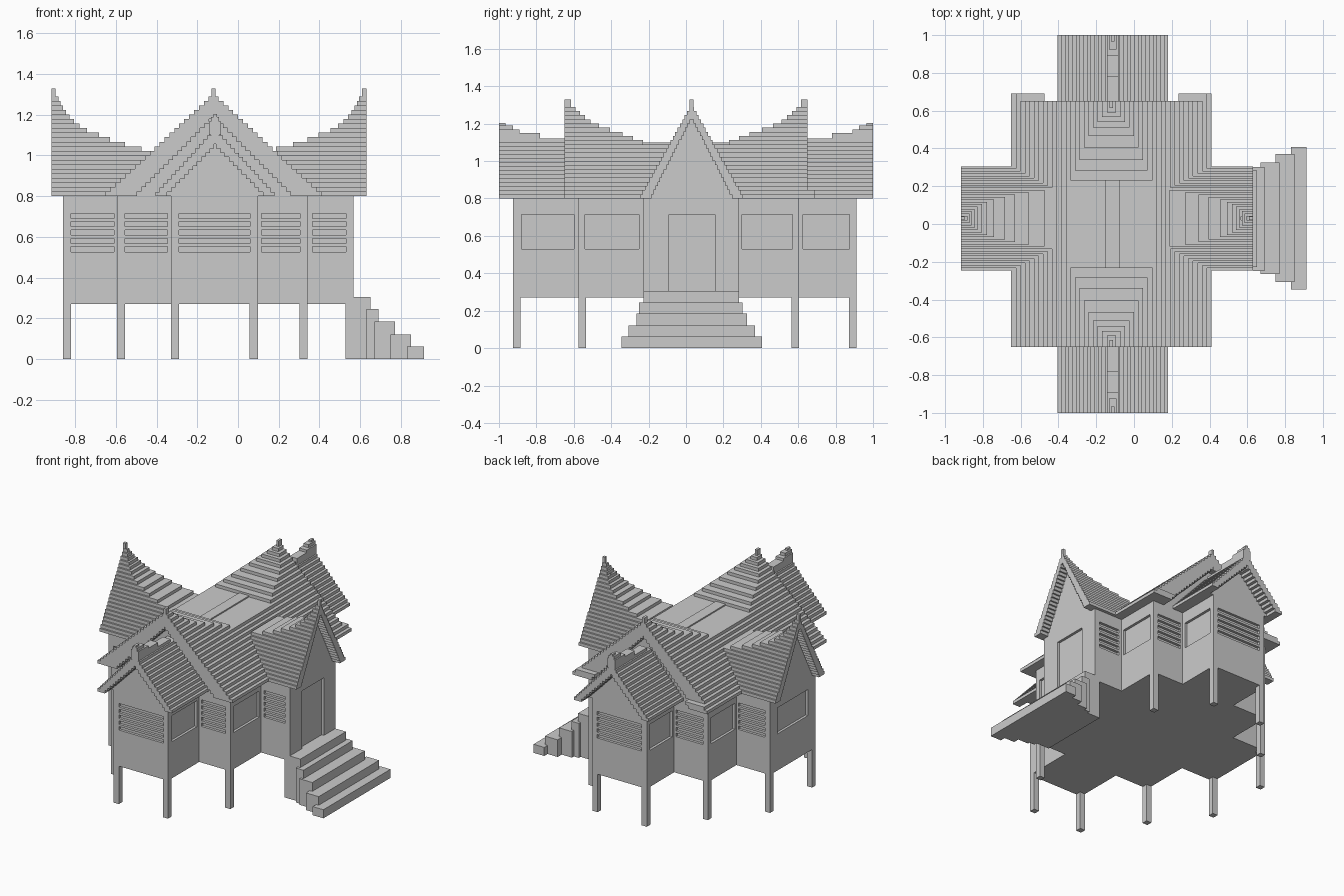
import bpy, bmesh
from mathutils import Vector

if "Cube" in bpy.data.objects:
    bpy.data.objects.remove(bpy.data.objects["Cube"])

grey = bpy.data.materials.new("stone_grey")
grey.diffuse_color = (0.6, 0.6, 0.6, 1)
grey.use_nodes = True
grey.node_tree.nodes["Principled BSDF"].inputs["Base Color"].default_value = grey.diffuse_color


def add_box(bm, x0, x1, y0, y1, z0, z1):
    c = [bm.verts.new((x, y, z)) for z in (z0, z1)
         for x, y in ((x0, y0), (x1, y0), (x1, y1), (x0, y1))]
    for f in ((3, 2, 1, 0), (4, 5, 6, 7), (0, 1, 5, 4), (1, 2, 6, 5), (2, 3, 7, 6), (3, 0, 4, 7)):
        bm.faces.new([c[i] for i in f])


def finish(bm, name):
    bmesh.ops.recalc_face_normals(bm, faces=bm.faces)
    me = bpy.data.meshes.new(name)
    bm.to_mesh(me)
    bm.free()
    me.materials.append(grey)
    ob = bpy.data.objects.new(name, me)
    bpy.context.collection.objects.link(ob)
    return ob


def boxes(name, items):
    bm = bmesh.new()
    for b in items:
        add_box(bm, *b)
    return finish(bm, name)


# Three crossing wings: x0, x1, y0, y1
LONG = (-0.33, 0.097, -0.925, 0.912)
MID = (-0.595, 0.342, -0.575, 0.604)
WIDE = (-0.86, 0.567, -0.228, 0.284)
WINGS = (LONG, MID, WIDE)
FLOOR, EAVE = 0.27, 0.80

# Body: stepped cross outline, extruded
outline = []
for xi, yi, order in ((0, 2, (0, 1, 2)), (1, 2, (0, 1, 2)), (1, 3, (0, 1, 2)), (0, 3, (0, 1, 2))):
    corner = []
    for k in order:
        w = WINGS[k]
        corner.append((w[xi], w[yi]))
        if k < 2:
            corner.append((w[xi], WINGS[k + 1][yi]))
    if xi == yi - 2:              # lower left and upper right run the other way
        corner.reverse()
    outline += corner
bm = bmesh.new()
face = bm.faces.new([bm.verts.new((x, y, FLOOR)) for x, y in outline])
ext = bmesh.ops.extrude_face_region(bm, geom=[face])
bmesh.ops.translate(bm, vec=Vector((0, 0, EAVE - FLOOR)),
                    verts=[v for v in ext["geom"] if isinstance(v, bmesh.types.BMVert)])
body = finish(bm, "house_body")

# Recesses: louvres on front and back, windows and door on the sides
D = 0.018
cuts = []
louvres = ((LONG, -0.29, 0.06), (MID, -0.555, -0.345), (MID, 0.115, 0.305),
           (WIDE, -0.82, -0.61), (WIDE, 0.365, 0.53))
for w, a, b in louvres:
    for y in w[2:]:
        for i in range(5):
            z = 0.527 + i * 0.041
            cuts.append((a, b, y - D, y + D, z, z + 0.025))
windows = ((LONG, -0.88, -0.60), (LONG, 0.625, 0.875), (MID, -0.54, -0.25), (MID, 0.30, 0.57))
for w, a, b in windows:
    for x in w[:2]:
        cuts.append((x - D, x + D, a, b, 0.53, 0.715))
cuts.append((WIDE[0] - D, WIDE[0] + D, -0.14, 0.20, 0.53, 0.715))
cuts.append((WIDE[1] - D, WIDE[1] + D, -0.09, 0.155, 0.305, 0.715))
cutter = boxes("opening_cutter", cuts)
cutter.hide_render = True
cutter.hide_viewport = True
mod = body.modifiers.new("openings", "BOOLEAN")
mod.operation = "DIFFERENCE"
mod.solver = "EXACT"
mod.object = cutter

# Stilts under every outer corner
S = 0.04
legs = []
for w in WINGS:
    for x in (w[0], w[1] - S):
        for y in (w[2], w[3] - S):
            legs.append((x, x + S, y, y + S, 0, FLOOR))
boxes("stilts", legs)

# Entrance stairs, widening downward
boxes("entrance_stairs", [
    (0.527, 0.65, -0.228, 0.284, 0, 0.305),
    (0.63, 0.69, -0.25, 0.303, 0, 0.245),
    (0.67, 0.77, -0.265, 0.325, 0, 0.185),
    (0.75, 0.85, -0.307, 0.37, 0, 0.122),
    (0.83, 0.914, -0.346, 0.407, 0, 0.061)])


def lerp(table, z):
    if z <= table[0][0]:
        return table[0][1]
    for (z0, d0), (z1, d1) in zip(table, table[1:]):
        if z <= z1:
            return d0 + (d1 - d0) * (z - z0) / (z1 - z0)
    return table[-1][1]


def roof(name, along_x, mid, ends, walls, half, apex, in_half, in_apex, saddle, n, reach, ridge):
    """Stack of thin layers; layers above the saddle only remain near the two ends."""
    items = []

    def put(l0, l1, u0, u1, z0, z1):
        if l1 - l0 < 1e-4 or u1 - u0 < 1e-4:
            return
        u0, u1 = mid + u0, mid + u1
        items.append((l0, l1, u0, u1, z0, z1) if along_x else (u0, u1, l0, l1, z0, z1))

    dz = (apex - EAVE) / n
    for i in range(n):
        z0, z1 = EAVE + i * dz, EAVE + (i + 1) * dz
        w = half * (1 - i / n)
        v = max(0, in_half * (1 - (z0 - EAVE) / (in_apex - EAVE)))
        a, b = ends
        if name == "mid_roof" and i < 2:
            b = 0.69
        full = z1 <= saddle + 0.005
        d = (b - a) / 2 if full else lerp(reach, z1)
        if full:                                   # solid core between gable walls
            put(walls[0], walls[1], -w, w, z0, z1)
        else:
            put(walls[0], a + d, -w, w, z0, z1)
            put(b - d, walls[1], -w, w, z0, z1)
        # open overhang in front of each gable wall
        for l0, l1 in ((a, min(walls[0], a + d)), (max(walls[1], b - d), b)):
            if v > 0:
                put(l0, l1, -w, -v, z0, z1)
                put(l0, l1, v, w, z0, z1)
            else:
                put(l0, l1, -w, w, z0, z1)
    # ridge blocks and finials at each end
    for z0, z1, d0, d, h in ridge:
        put(ends[0] + d0, ends[0] + d, -h, h, z0, z1)
        put(ends[1] - d, ends[1] - d0, -h, h, z0, z1)
    boxes(name, items)


roof("long_roof", False, -0.1125, (-1, 1), LONG[2:], 0.2925, 1.12, 0.235, 1.04, 1.10, 15,
     [(1.10, 0.35)],
     [(1.10, 1.12, 0, 0.36, 0.03), (1.12, 1.15, 0, 0.22, 0.03),
      (1.15, 1.168, 0, 0.11, 0.03), (1.168, 1.19, 0, 0.075, 0.02),
      (1.19, 1.203, 0, 0.035, 0.009)])
roof("mid_roof", False, -0.12, (-0.65, 0.65), MID[2:], 0.53, 1.29, 0.377, 1.18, 1.10, 22,
     [(1.10, 0.45), (1.12, 0.40), (1.15, 0.33), (1.18, 0.24), (1.21, 0.16),
      (1.23, 0.13), (1.27, 0.08), (1.29, 0.06)],
     [(1.29, 1.33, 0, 0.035, 0.009)])
roof("wide_roof", True, 0.03, (-0.917, 0.63), WIDE[:2], 0.275, 1.29, 0.215, 1.22, 1.02, 22,
     [(1.02, 0.52), (1.04, 0.46), (1.06, 0.39), (1.08, 0.31), (1.11, 0.24), (1.14, 0.16),
      (1.17, 0.12), (1.20, 0.09), (1.24, 0.06), (1.29, 0.035)],
     [(1.29, 1.33, 0, 0.02, 0.01)])
